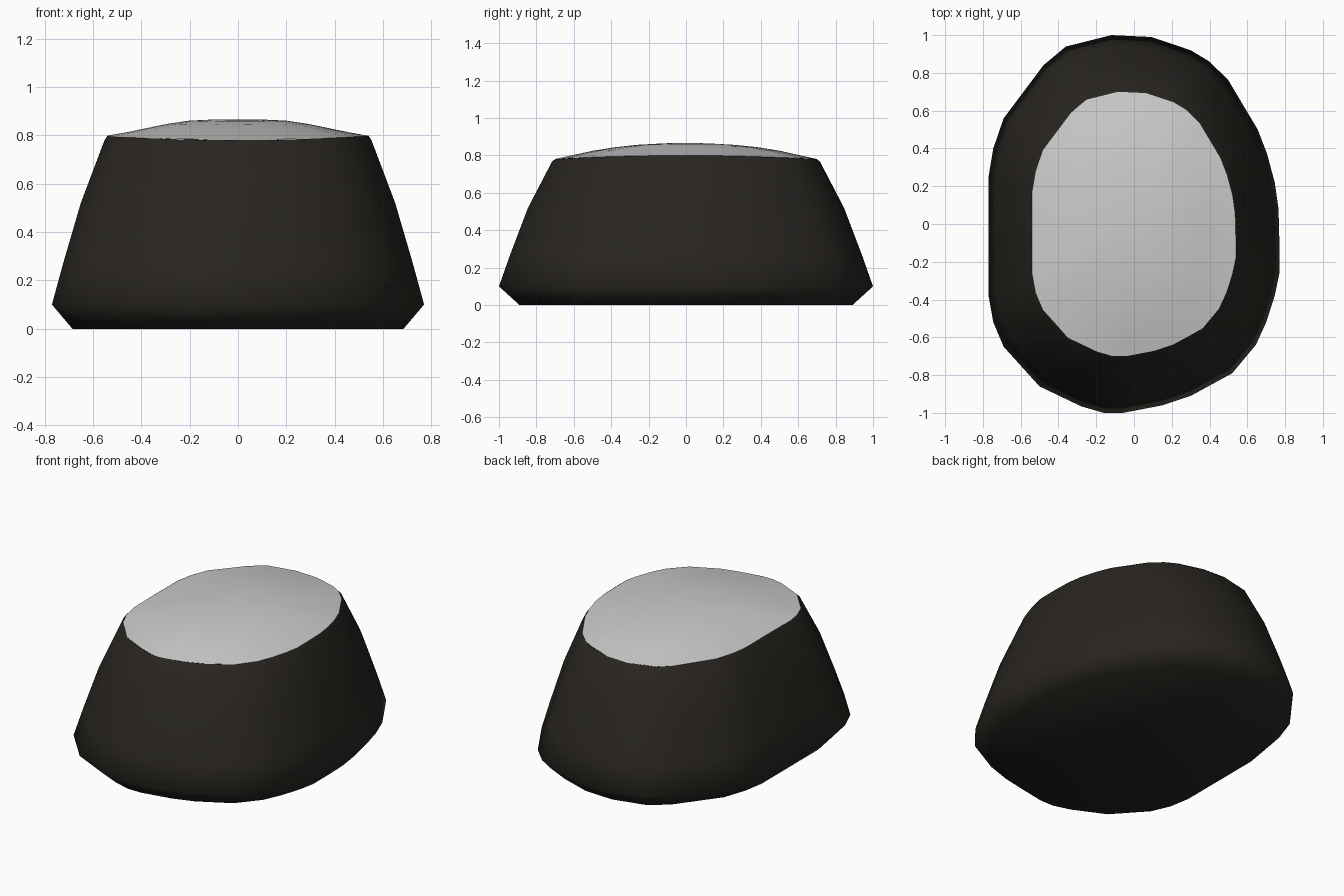
import bpy, bmesh, math

if "Cube" in bpy.data.objects:
    bpy.data.objects.remove(bpy.data.objects["Cube"])

# Irregular oval outline at the widest level, seen from above
OUTLINE = [(.77, -.1), (.765, .08), (.745, .22), (.705, .37), (.655, .5), (.5, .76), (.4, .86),
           (.3, .92), (.09, .99), (-.12, 1), (-.36, .94), (-.48, .84), (-.69, .56),
           (-.745, .4), (-.77, .25), (-.77, -.07), (-.77, -.38), (-.745, -.52), (-.69, -.65),
           (-.5, -.86), (-.28, -.965), (-.16, -1), (-.06, -1), (.15, -.96),
           (.3, -.91), (.52, -.79), (.645, -.64), (.7, -.52), (.745, -.38), (.77, -.26)]


def side_lift(x, y):
    # The rim sits slightly higher at the left and right than at front and back
    return .02 * (x / .77) ** 2 / ((x / .77) ** 2 + y ** 2)


def loft(name, levels, close_bottom=False, apex=None, ripple=0, color=None):
    """Stack scaled outlines; levels hold (scale, height, share of rim lift)."""
    bm = bmesh.new()
    rings = []
    for s, z, lift in levels:
        ring = []
        for x, y in OUTLINE:
            wave = ripple * math.sin(9 * s * (x - .6 * y)) * math.sin(5 * s * (y + x))
            ring.append(bm.verts.new((x * s, y * s, z + lift * side_lift(x, y) + wave)))
        rings.append(ring)
    n = len(OUTLINE)
    for a, b in zip(rings, rings[1:]):
        for i in range(n):
            j = (i + 1) % n
            bm.faces.new((a[i], a[j], b[j], b[i]))
    if close_bottom:
        bm.faces.new(rings[0][::-1])
    if apex:
        tip = bm.verts.new((0, 0, apex))
        for i in range(n):
            bm.faces.new((rings[-1][i], rings[-1][(i + 1) % n], tip))
    for f in bm.faces:
        f.smooth = True
    mesh = bpy.data.meshes.new(name)
    bm.to_mesh(mesh)
    bm.free()
    obj = bpy.data.objects.new(name, mesh)
    bpy.context.collection.objects.link(obj)
    if color:
        mat = bpy.data.materials.new(name + "_color")
        mat.diffuse_color = color
        mat.use_nodes = True
        mat.node_tree.nodes["Principled BSDF"].inputs["Base Color"].default_value = mat.diffuse_color
        mesh.materials.append(mat)
    return obj


# Dark tapered body with an undercut foot
loft("stone_body", [(.89, 0, 0), (1, .1, 0), (.94, .27, 0), (.845, .52, 0),
                    (.717, .765, .8), (.7, .78, 1)],
     close_bottom=True, color=(.022, .019, .015, 1))

# Pale, gently domed top
loft("stone_top", [(.7, .78, 1), (.6, .802, .6), (.5, .825, .2), (.38, .846, 0),
                   (.26, .859, 0), (.13, .865, 0)], apex=.867, ripple=.0025)
